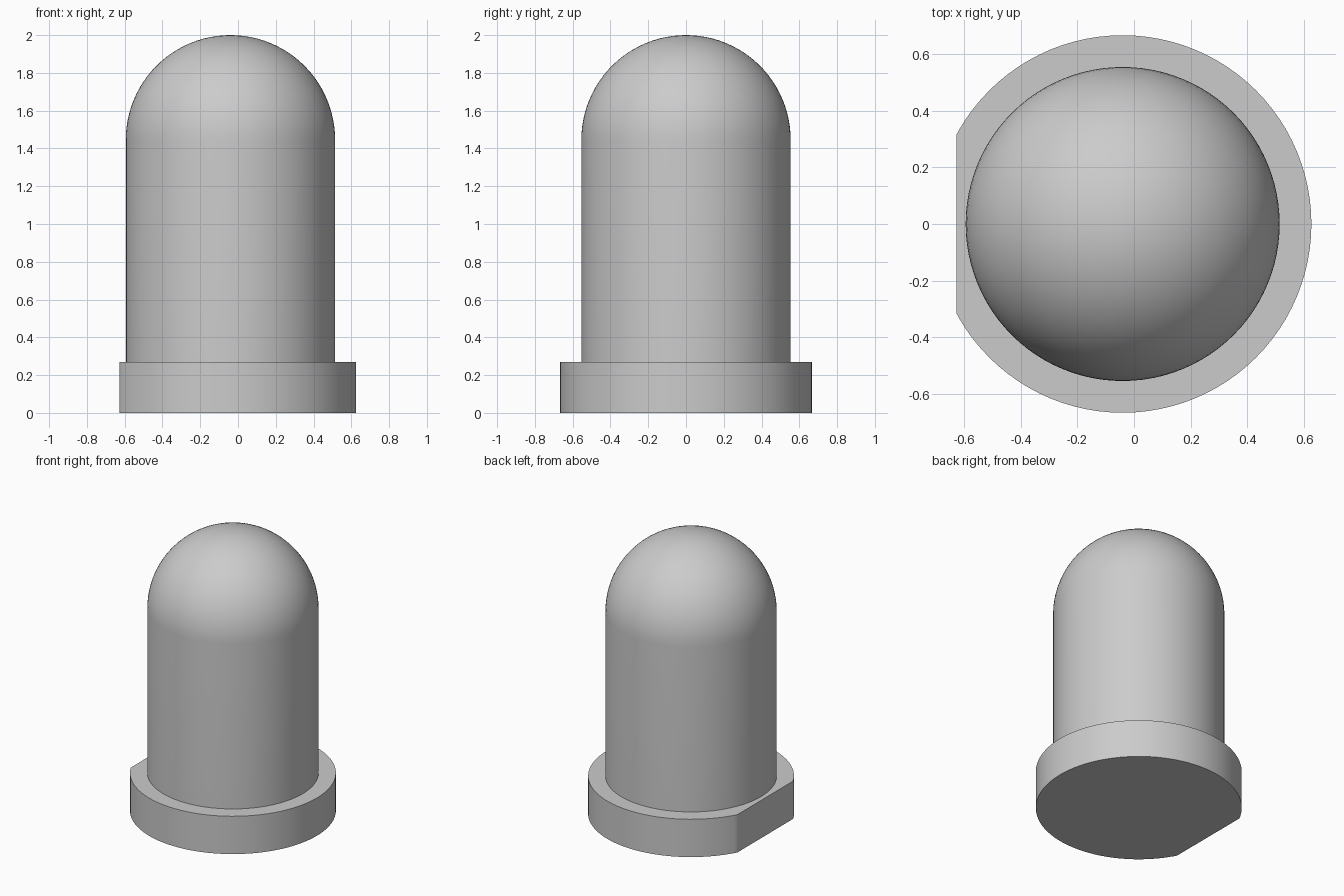
import bpy, bmesh
from math import sin, cos, pi, radians

if "Cube" in bpy.data.objects:
    bpy.data.objects.remove(bpy.data.objects["Cube"])

AXIS_X = -0.04       # the round parts share this axis
BODY_R, RIM_R = 0.554, 0.666
RIM_H, TOP = 0.27, 2.0
FLAT_X = -0.627      # flat side of the rim
SEGMENTS, DOME_STEPS = 96, 24

grey = bpy.data.materials.new("light grey")
grey.use_nodes = True
grey.diffuse_color = (0.6, 0.6, 0.6, 1)
grey.node_tree.nodes["Principled BSDF"].inputs["Base Color"].default_value = grey.diffuse_color


def lathe(name, profile, flat_x=None):
    """Spin an (r, z) profile about the axis, optionally cutting a flat."""
    bm = bmesh.new()
    verts = [bm.verts.new((AXIS_X + r, 0, z)) for r, z in profile]
    edges = [bm.edges.new(pair) for pair in zip(verts, verts[1:])]
    bmesh.ops.spin(bm, geom=verts + edges, cent=(AXIS_X, 0, 0), axis=(0, 0, 1),
                   angle=2 * pi, steps=SEGMENTS)
    bmesh.ops.remove_doubles(bm, verts=bm.verts[:], dist=0.0001)
    if flat_x is not None:
        cut = bmesh.ops.bisect_plane(
            bm, geom=bm.verts[:] + bm.edges[:] + bm.faces[:], dist=0.00001,
            plane_co=(flat_x, 0, 0), plane_no=(-1, 0, 0), clear_outer=True)
        rim = [e for e in cut["geom_cut"] if isinstance(e, bmesh.types.BMEdge)]
        bmesh.ops.holes_fill(bm, edges=rim, sides=0)
    bmesh.ops.recalc_face_normals(bm, faces=bm.faces[:])
    # Make sure the outermost face points away from the axis
    outer = max(bm.faces, key=lambda f: f.calc_center_median().x)
    if outer.normal.x < 0:
        bmesh.ops.reverse_faces(bm, faces=bm.faces[:])
    mesh = bpy.data.meshes.new(name)
    bm.to_mesh(mesh)
    bm.free()
    mesh.materials.append(grey)
    obj = bpy.data.objects.new(name, mesh)
    bpy.context.collection.objects.link(obj)
    bpy.ops.object.select_all(action='DESELECT')
    obj.select_set(True)
    bpy.context.view_layer.objects.active = obj
    bpy.ops.object.shade_smooth_by_angle(angle=radians(30))
    return obj


# Base rim with one flat side; its top ring meets the body
lathe("base_rim", [(0, 0), (RIM_R, 0), (RIM_R, RIM_H), (BODY_R, RIM_H)], FLAT_X)

# Straight body closed by a hemispherical dome
dome = [(BODY_R * cos(a), TOP - BODY_R + BODY_R * sin(a))
        for a in (pi / 2 * i / DOME_STEPS for i in range(DOME_STEPS + 1))]
lathe("domed_body", [(BODY_R, RIM_H)] + dome)
